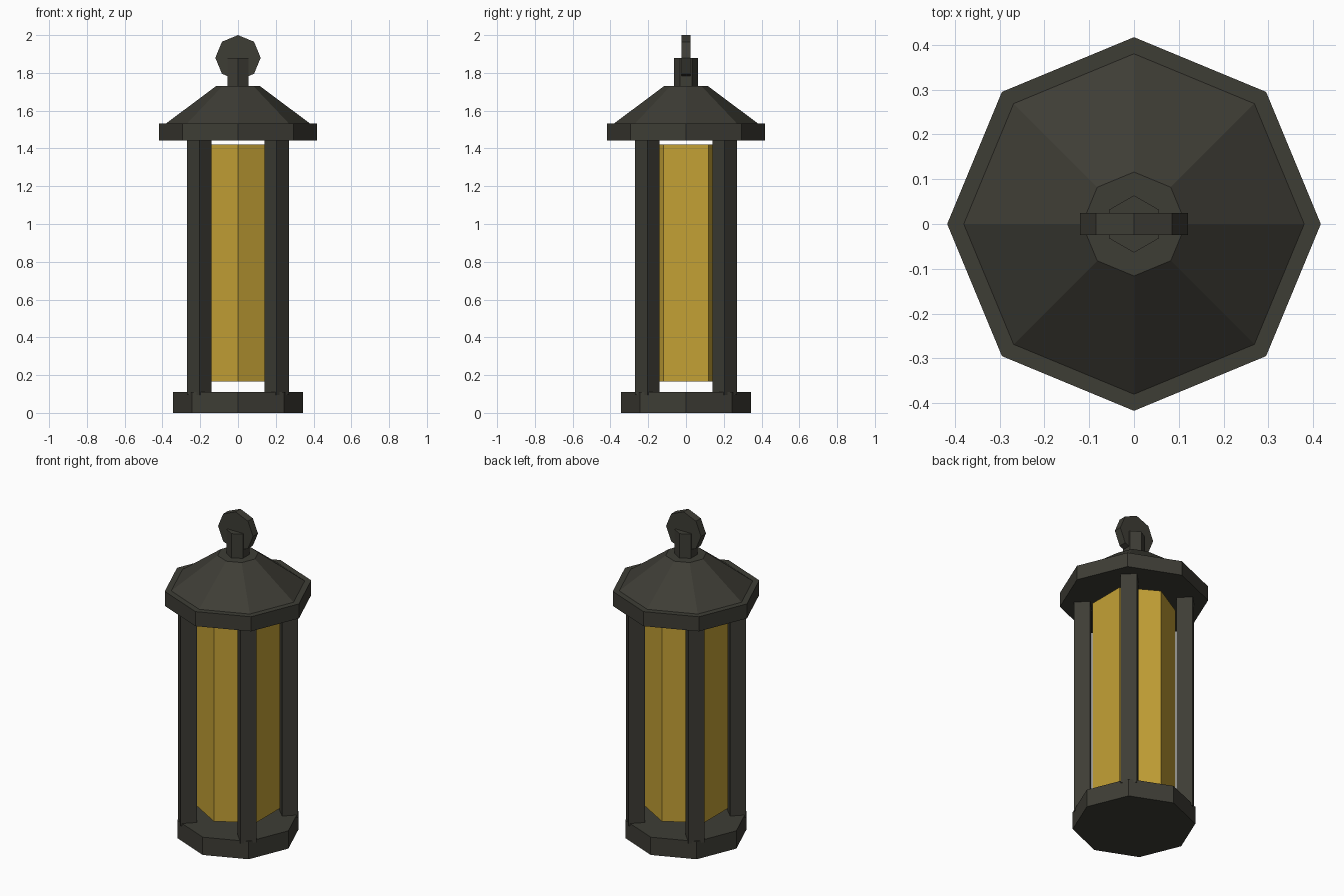
import bpy, math

if "Cube" in bpy.data.objects:
    bpy.data.objects.remove(bpy.data.objects["Cube"])


def material(name, rgb):
    m = bpy.data.materials.new(name)
    m.diffuse_color = (*rgb, 1.0)
    m.use_nodes = True
    m.node_tree.nodes["Principled BSDF"].inputs["Base Color"].default_value = m.diffuse_color
    return m


iron = material("dark_iron", (0.048, 0.0465, 0.036))
amber = material("amber_glass", (0.55, 0.355, 0.036))


def prism(name, sides, r0, r1, z0, z1, mat, x=0.0, y=0.0, turn=0.0):
    """Flat-faced prism or frustum with its first corner at angle 'turn'."""
    step = 2 * math.pi / sides
    verts = [(r * math.cos(turn + i * step), r * math.sin(turn + i * step), z - z0)
             for r, z in ((r0, z0), (r1, z1)) for i in range(sides)]
    faces = [(i, (i + 1) % sides, sides + (i + 1) % sides, sides + i)
             for i in range(sides)]
    faces += [tuple(reversed(range(sides))), tuple(range(sides, 2 * sides))]
    mesh = bpy.data.meshes.new(name)
    mesh.from_pydata(verts, [], faces)
    mesh.materials.append(mat)
    obj = bpy.data.objects.new(name, mesh)
    obj.location = (x, y, z0)
    bpy.context.collection.objects.link(obj)
    return obj


# Octagonal base and roof
prism("base", 8, 0.345, 0.345, 0.0, 0.11, iron)
prism("roof_eave", 8, 0.417, 0.417, 1.443, 1.533, iron)
prism("roof", 8, 0.38, 0.116, 1.533, 1.73, iron)

# Hexagonal glass, floating between base and roof
prism("glass", 6, 0.237, 0.237, 0.167, 1.42, amber, turn=math.pi / 2)

# Four diagonal square posts
for sx, side in ((-1, "left"), (1, "right")):
    for sy, end in ((-1, "front"), (1, "back")):
        prism(f"{end}_{side}_post", 4, 0.065, 0.065, 0.095, 1.46, iron,
              x=0.204 * sx, y=0.204 * sy)

# Hexagonal neck and upright octagonal finial disc
prism("neck", 6, 0.064, 0.064, 1.72, 1.88, iron, turn=math.pi / 2)
finial = prism("finial", 8, 0.12, 0.12, -0.024, 0.024, iron)
finial.rotation_euler = (math.pi / 2, 0, 0)
finial.location = (0, 0.024, 1.88)
